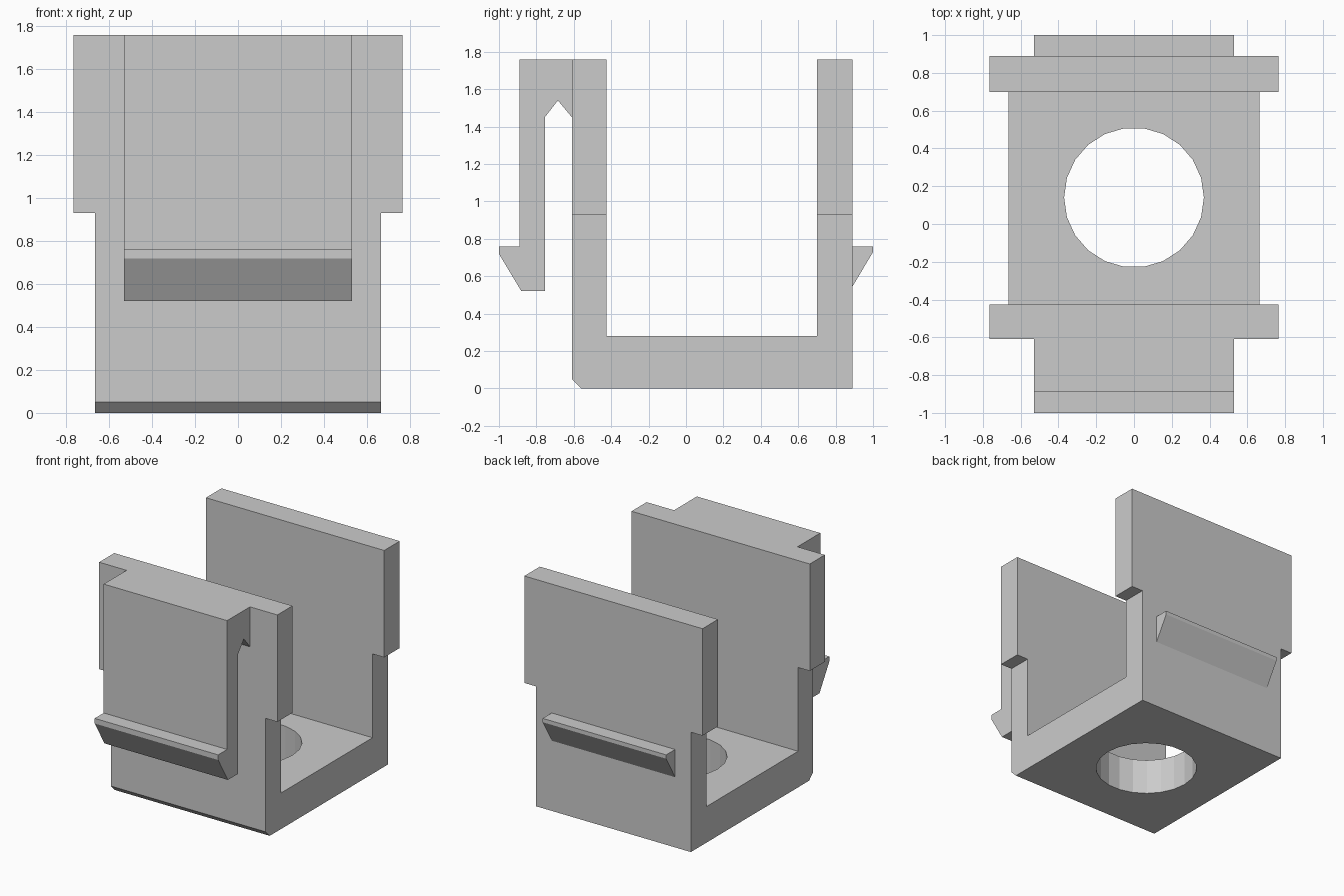
import bpy, bmesh
from mathutils import Matrix

if "Cube" in bpy.data.objects:
    bpy.data.objects.remove(bpy.data.objects["Cube"])

HALF_BODY, HALF_WING, HALF_CLIP = 0.665, 0.765, 0.53
TOP, STEP = 1.76, 0.93


def make_object(name, bm):
    bmesh.ops.recalc_face_normals(bm, faces=bm.faces[:])
    mesh = bpy.data.meshes.new(name)
    bm.to_mesh(mesh)
    bm.free()
    obj = bpy.data.objects.new(name, mesh)
    bpy.context.collection.objects.link(obj)
    return obj


def prism(name, profile, half):
    """Extrude a (y, z) profile along x, from -half to +half."""
    bm = bmesh.new()
    face = bm.faces.new([bm.verts.new((-half, y, z)) for y, z in profile])
    ext = bmesh.ops.extrude_face_region(bm, geom=[face])
    verts = [g for g in ext["geom"] if isinstance(g, bmesh.types.BMVert)]
    bmesh.ops.translate(bm, verts=verts, vec=(2 * half, 0, 0))
    return make_object(name, bm)


def combine(target, tool, operation):
    """Bake a boolean into the target and discard the tool."""
    mod = target.modifiers.new(operation.lower(), 'BOOLEAN')
    mod.object, mod.operation, mod.solver = tool, operation, 'EXACT'
    bpy.context.view_layer.objects.active = target
    bpy.ops.object.modifier_apply(modifier=mod.name)
    bpy.data.objects.remove(tool)


# U-shaped channel with a chamfered front bottom edge
bracket = prism("bracket", [
    (-0.56, 0), (0.89, 0), (0.89, TOP), (0.70, TOP), (0.70, 0.28),
    (-0.425, 0.28), (-0.425, TOP), (-0.61, TOP), (-0.61, 0.05)], HALF_BODY)

# Wider upper half of both walls
for y0, y1 in ((-0.61, -0.425), (0.70, 0.89)):
    wing = prism("wall_wing", [(y0, STEP), (y1, STEP), (y1, TOP), (y0, TOP)], HALF_WING)
    combine(bracket, wing, 'UNION')

# Flexible front clip hanging from the top of the wall
clip = prism("front_clip", [
    (-0.61, TOP), (-0.89, TOP), (-0.89, 0.76), (-1.0, 0.76), (-1.0, 0.72),
    (-0.88, 0.52), (-0.755, 0.52), (-0.755, 1.45), (-0.685, 1.54), (-0.61, 1.45)], HALF_CLIP)
combine(bracket, clip, 'UNION')

# Rear catch
catch = prism("rear_catch", [(0.89, 0.76), (1.0, 0.76), (1.0, 0.73), (0.89, 0.545)], HALF_CLIP)
combine(bracket, catch, 'UNION')

# Round hole through the floor
bm = bmesh.new()
bmesh.ops.create_cone(bm, cap_ends=True, segments=22, radius1=0.37, radius2=0.37, depth=0.8,
                      matrix=Matrix.Translation((0, 0.14, 0.1)) @ Matrix.Rotation(1.5707963, 4, 'Z'))
combine(bracket, make_object("hole_cutter", bm), 'DIFFERENCE')
